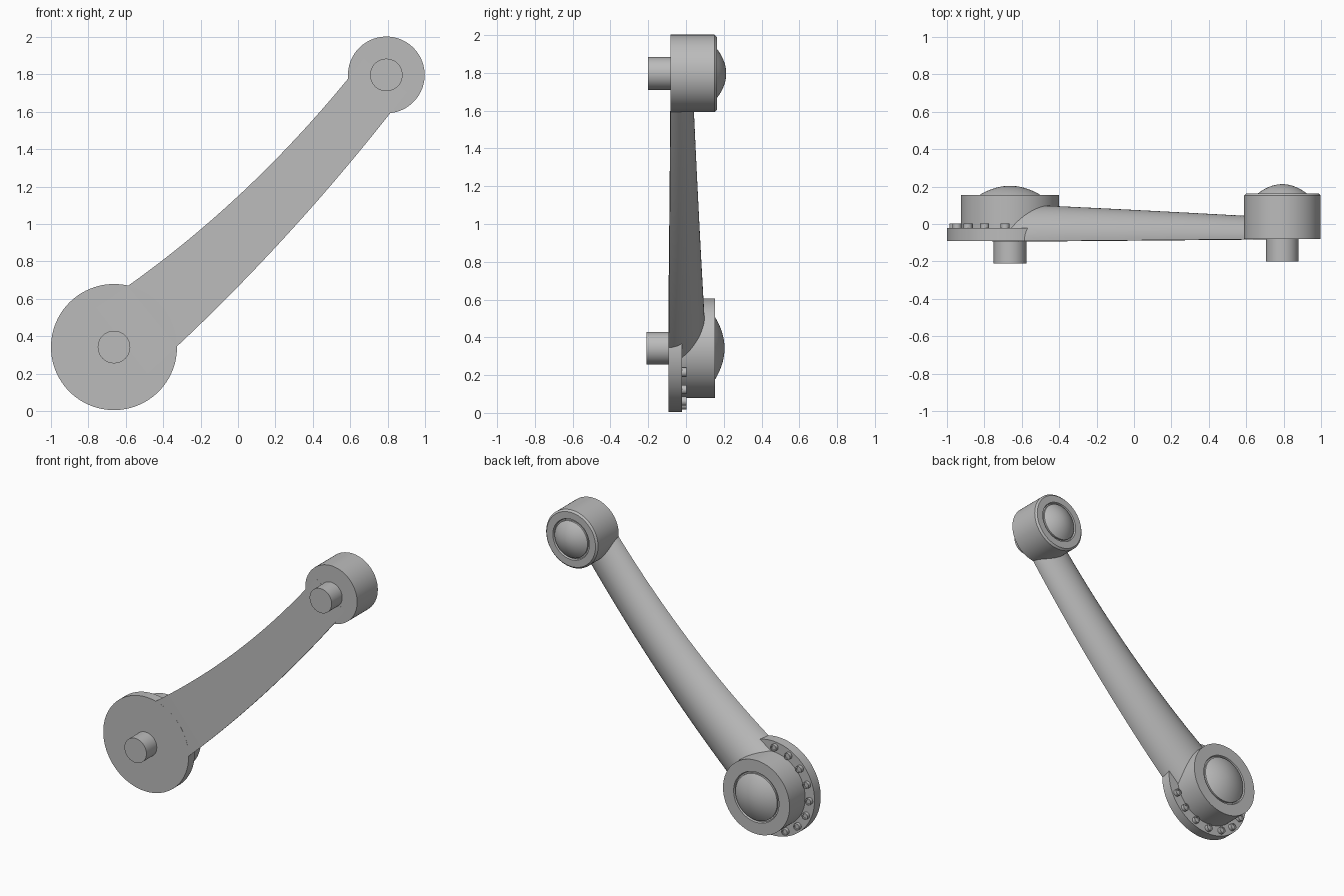
import bpy, bmesh, math
from mathutils import Vector

cube = bpy.data.objects.get("Cube")
if cube:
    bpy.data.objects.remove(cube, do_unlink=True)

GREY = (0.5, 0.5, 0.5, 1.0)
metal = bpy.data.materials.new("plain grey metal")
metal.use_nodes = True
metal.diffuse_color = GREY
metal.node_tree.nodes["Principled BSDF"].inputs["Base Color"].default_value = GREY


def finish(name, bm):
    """Clean normals, keep hard edges sharp and link the object."""
    bmesh.ops.remove_doubles(bm, verts=bm.verts, dist=1e-5)
    bmesh.ops.recalc_face_normals(bm, faces=bm.faces)
    for face in bm.faces:
        face.smooth = True
    for edge in bm.edges:
        edge.smooth = edge.calc_face_angle(0) < math.radians(32)
    mesh = bpy.data.meshes.new(name)
    bm.to_mesh(mesh)
    bm.free()
    mesh.materials.append(metal)
    obj = bpy.data.objects.new(name, mesh)
    bpy.context.collection.objects.link(obj)
    return obj


def skin(bm, rings):
    """Join closed rings of points with quads and cap both ends."""
    loops = [[bm.verts.new(p) for p in ring] for ring in rings]
    n = len(loops[0])
    for a, b in zip(loops, loops[1:]):
        for i in range(n):
            j = (i + 1) % n
            bm.faces.new((a[i], a[j], b[j], b[i]))
    bm.faces.new(loops[0])
    bm.faces.new(loops[-1])


def lathe(name, centre, profile, sides=72):
    """Turn (radius, y) points about a front-to-back axis."""
    bm = bmesh.new()
    cx, cz = centre
    turn = [2 * math.pi * i / sides for i in range(sides)]
    skin(bm, [[(cx + r * math.cos(a), y, cz + r * math.sin(a)) for a in turn]
              for r, y in profile])
    return finish(name, bm)


def hub(name, centre, radius, front, back, dome_r, dome_top, bevel):
    """Drum with a shallow groove and a domed cap on its back face."""
    groove = back - 0.012
    profile = [(radius, front), (radius, back - bevel)]
    if bevel:
        profile.append((radius - bevel, back))
    else:
        profile[-1] = (radius, back)
    profile += [(dome_r + 0.014, back), (dome_r + 0.009, groove), (dome_r, groove)]
    steps = 10
    for i in range(steps):
        k = 1 - i / steps
        profile.append((dome_r * k, back + (dome_top - back) * (1 - k * k)))
    profile.append((0.003, dome_top))
    lathe(name, centre, profile)


LOW, HIGH = (-0.663, 0.342), (0.793, 1.797)

# Hubs, flange and pins
hub("lower_hub", LOW, 0.263, -0.08, 0.154, 0.165, 0.204, 0)
hub("upper_hub", HIGH, 0.205, -0.081, 0.164, 0.13, 0.213, 0.012)
lathe("lower_flange", LOW, [(0.337, -0.092), (0.337, -0.022)], 96)
lathe("lower_pin", LOW, [(0.087, -0.21), (0.087, -0.05)], 48)
lathe("upper_pin", HIGH, [(0.087, -0.2), (0.087, -0.05)], 48)

# Bolts around the exposed side of the flange
for i in range(12):
    a = math.radians(95 + i * 240 / 11)
    spot = (LOW[0] + 0.3 * math.cos(a), LOW[1] + 0.3 * math.sin(a))
    lathe("flange_bolt", spot, [(0.024, -0.03), (0.024, 0.002), (0.016, 0.002),
                                (0.014, -0.004), (0.003, -0.004)], 20)


# Arm: flat front, half-elliptical back, tapering along two bowed edges
def bow(points, t):
    a, b, c = (Vector(p) for p in points)
    return a * (1 - t) * (1 - 2 * t) + b * 4 * t * (1 - t) + c * t * (2 * t - 1)


UPPER_EDGE = [(-0.59, 0.668), (0.025, 1.172), (0.587, 1.775)]
LOWER_EDGE = [(-0.327, 0.345), (0.26, 0.94), (0.815, 1.594)]
rings = []
for s in range(41):
    t = -0.13 + 1.21 * s / 40
    top, bottom = bow(UPPER_EDGE, t), bow(LOWER_EDGE, t)
    mid, half = (top + bottom) / 2, (top - bottom) / 2
    front = -0.092 + 0.01 * t
    height = 0.19 - 0.07 * t
    ring = []
    for i in range(33):
        a = math.pi * i / 32
        p = mid + half * math.cos(a)
        ring.append((p.x, front + height * math.sin(a), p.y))
    rings.append(ring)
bm = bmesh.new()
skin(bm, rings)
finish("arm", bm)
